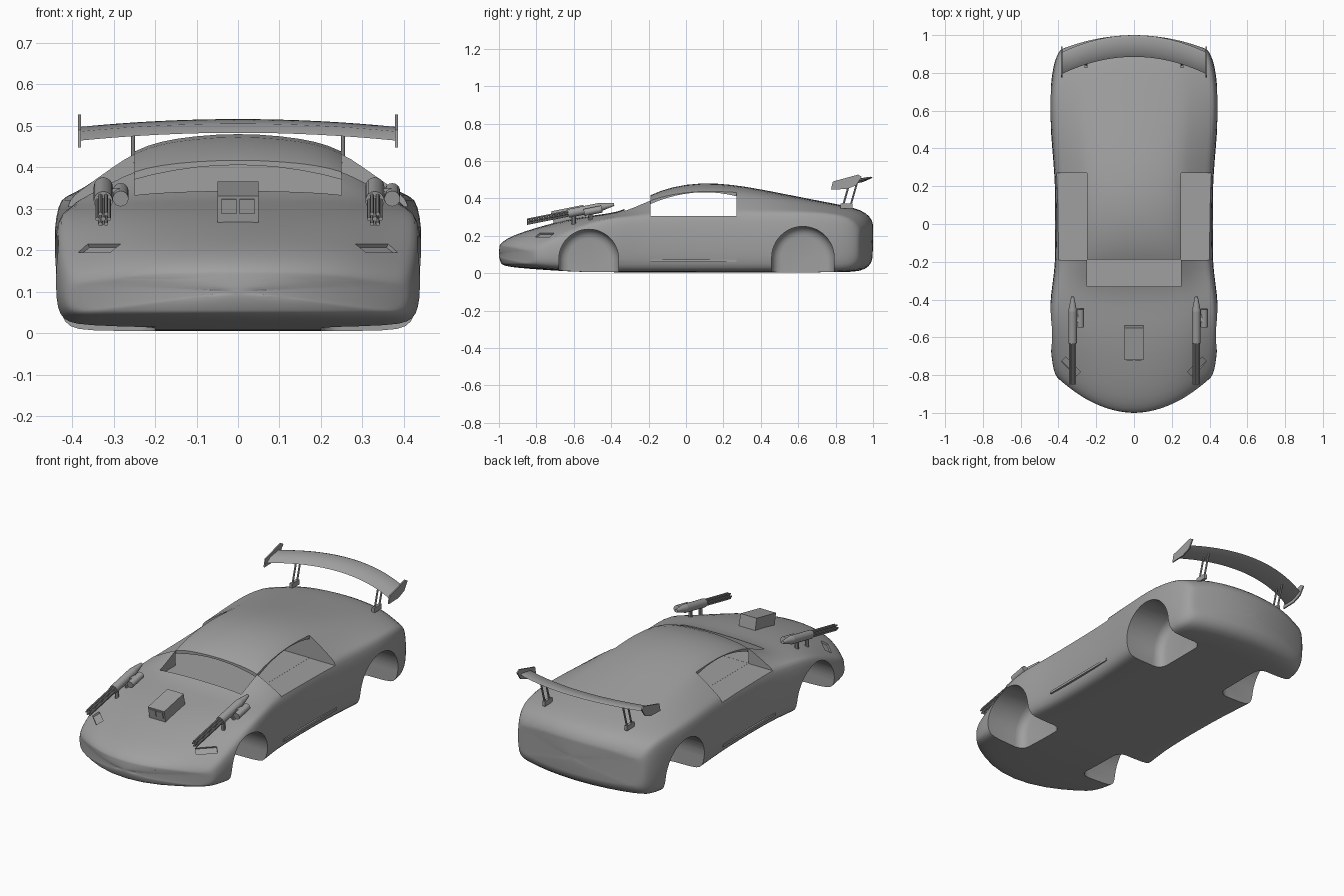
import bpy, bmesh, math
from mathutils import Matrix, Vector
from mathutils.bvhtree import BVHTree

if "Cube" in bpy.data.objects:
    bpy.data.objects.remove(bpy.data.objects["Cube"])

grey = bpy.data.materials.new("plain_grey")
grey.use_nodes = True
grey.diffuse_color = (0.35, 0.35, 0.35, 1)
grey.node_tree.nodes["Principled BSDF"].inputs["Base Color"].default_value = grey.diffuse_color
parts = []


def finish(name, bm, keep=True):
    bmesh.ops.recalc_face_normals(bm, faces=bm.faces)
    mesh = bpy.data.meshes.new(name)
    bm.to_mesh(mesh)
    bm.free()
    obj = bpy.data.objects.new(name, mesh)
    bpy.context.collection.objects.link(obj)
    if keep:
        mesh.materials.append(grey)
        parts.append(obj)
    else:
        obj.hide_render = True
    return obj


def box(name, low, high, matrix=None, keep=True):
    low, high = Vector(low), Vector(high)
    bm = bmesh.new()
    bmesh.ops.create_cube(bm, size=1)
    for v in bm.verts:
        v.co = (low + high) / 2 + v.co * (high - low)
    if matrix:
        bm.transform(matrix)
    return finish(name, bm, keep)


def rod(name, start, end, r1, r2=None, sides=12):
    start, end = Vector(start), Vector(end)
    axis = end - start
    turn = axis.to_track_quat("Z", "Y").to_matrix().to_4x4()
    bm = bmesh.new()
    bmesh.ops.create_cone(bm, cap_ends=True, segments=sides, radius1=r1,
                          radius2=r1 if r2 is None else r2, depth=axis.length,
                          matrix=Matrix.Translation((start + end) / 2) @ turn)
    return finish(name, bm)


def prism(name, outline, x0, x1, round_inner=0, keep=True):
    """Extrude a (y, z) outline from x0 to x1, optionally rounding the x0 end."""
    bm = bmesh.new()
    cap = bm.faces.new([bm.verts.new((x0, y, z)) for y, z in outline])
    edges = list(cap.edges)
    new = bmesh.ops.extrude_face_region(bm, geom=[cap], use_keep_orig=True)
    for v in new["geom"]:
        if isinstance(v, bmesh.types.BMVert):
            v.co.x = x1
    if round_inner:
        bmesh.ops.bevel(bm, geom=edges, offset=round_inner, segments=4,
                        profile=0.5, affect="EDGES")
    return finish(name, bm, keep)


# Body shell: station, half width, underside, shoulder height, top height
stations = [
    (-1, .41, .05, .12, .15), (-.985, .42, .04, .14, .17), (-.93, .432, .03, .165, .203),
    (-.8, .442, .02, .205, .245), (-.65, .447, .01, .25, .285), (-.5, .448, .005, .285, .31),
    (-.36, .438, .005, .3, .325), (-.27, .425, .005, .305, .37), (-.19, .418, .005, .31, .422),
    (-.08, .415, .005, .32, .463), (.08, .415, .005, .325, .488), (.25, .42, .005, .325, .476),
    (.4, .433, .005, .325, .45), (.55, .445, .005, .325, .42), (.7, .447, .005, .325, .39),
    (.85, .435, .005, .315, .362), (.94, .42, .01, .295, .338), (.985, .4, .035, .26, .305),
    (1, .385, .07, .23, .27)]
flank = [(0, 0), (.45, 0), (.84, 0), (.93, .03), (.98, .12), (1, .35), (1, .65), (.985, .87), (.96, 1)]
crown = [(.9, .12), (.8, .34), (.7, .54), (.6, .74), (.45, .88), (.25, .96), (0, 1)]


def ring(bm, station, shrink=1):
    y, w, low, shoulder, top = station
    half = [(w * a, low + (shoulder - low) * b) for a, b in flank]
    half += [(w * a, shoulder + (top - shoulder) * b) for a, b in crown]
    outline = half + [(-x, z) for x, z in half[-2:0:-1]]
    mid = (low + top) / 2
    bend = 1.13 * max(0, -.4 - y) / .6 - .5 * max(0, y - .6) / .4
    return [bm.verts.new((x * shrink, y + bend * (x * shrink) ** 2, mid + (z - mid) * shrink))
            for x, z in outline]


bm = bmesh.new()
inner = [0, .25, .5, .75, .92]
rings = [ring(bm, stations[0], s) for s in inner]
rings += [ring(bm, s) for s in stations]
rings += [ring(bm, stations[-1], s) for s in reversed(inner)]
for a, b in zip(rings, rings[1:]):
    for i in range(len(a)):
        j = (i + 1) % len(a)
        bm.faces.new((a[i], a[j], b[j], b[i]))
bmesh.ops.remove_doubles(bm, verts=bm.verts, dist=.00001)
body = finish("body_shell", bm)
body.modifiers.new("smooth", "SUBSURF").levels = 1


def bake():
    graph = bpy.context.evaluated_depsgraph_get()
    mesh = bpy.data.meshes.new_from_object(body.evaluated_get(graph))
    body.modifiers.clear()
    body.data = mesh


bake()
skin = BVHTree.FromPolygons([v.co for v in body.data.vertices],
                            [p.vertices for p in body.data.polygons])
cutters = []

# Wheel wells
for side in (-1, 1):
    for y, r, z in ((-.52, .16, .075), (.625, .167, .083)):
        arch = [(y + r * math.cos(a * math.pi / 24), z + r * math.sin(a * math.pi / 24))
                for a in range(25)] + [(y - r, -.2), (y + r, -.2)]
        cutters.append(prism("well_cutter", arch, side * .2, side * .6, .05, False))

# Side windows, windscreen and hollow cabin under the roof
for side in (-1, 1):
    xs = sorted((side * .25, side * .6))
    cutters.append(box("window_cutter", (xs[0], -.19, .305), (xs[1], .27, .6), keep=False))
cutters.append(box("windscreen_cutter", (-.25, -.33, .306), (.25, -.189, .6), keep=False))
bm = bmesh.new()
bmesh.ops.create_grid(bm, x_segments=10, y_segments=10, size=.5)
for v in bm.verts:
    x, y = v.co.x * .51, .04 + v.co.y * .462
    v.co = (x, y, .468 - .75 * (y - .1) ** 2 - .035 * (x / .25) ** 2)
new = bmesh.ops.extrude_face_region(bm, geom=bm.faces[:], use_keep_orig=True)
for v in new["geom"]:
    if isinstance(v, bmesh.types.BMVert):
        v.co.z = .3055
cutters.append(finish("cabin_cutter", bm, False))


# Recessed lamps and number plate, laid on the surface
def recess(x, z, facing, width, height, depth):
    spot, normal, _, _ = skin.ray_cast(Vector((x, facing * 2, z)), Vector((0, -facing, 0)))
    if normal.y * facing < 0:
        normal = -normal
    across = Vector((0, 0, 1)).cross(normal).normalized()
    frame = Matrix((across, normal.cross(across), normal)).transposed().to_4x4()
    frame.translation = spot
    cutters.append(box("lamp_cutter", (-width / 2, -height / 2, -depth),
                       (width / 2, height / 2, .05), frame, False))


for side in (-1, 1):
    recess(side * .178, .108, -1, .24, .045, .021)
    recess(side * .335, .205, -1, .11, .04, .01)
    recess(side * .27, .235, 1, .15, .05, .018)
recess(0, .14, 1, .15, .05, .015)

for cutter in cutters:
    mod = body.modifiers.new("cut", "BOOLEAN")
    mod.operation, mod.solver, mod.object = "DIFFERENCE", "EXACT", cutter
bake()
for cutter in cutters:
    bpy.data.objects.remove(cutter)
body.data.materials.clear()
body.data.materials.append(grey)

# Side skirts
for side in (-1, 1):
    xs = sorted((side * .405, side * .419))
    box("side_skirt", (xs[0], -.19, .06), (xs[1], .27, .073))

# Rear wing: swept aerofoil, end plates and struts
bm = bmesh.new()
foil = [(0, 0), (.03, .022), (.1, .033), (.115, .028), (.06, .004)]
rows = []
for i in range(17):
    x = -.38 + .76 * i / 16
    rows.append([bm.verts.new((x, .885 - .62 * x * x + a, .483 - .13 * x * x + b))
                 for a, b in foil])
for a, b in zip(rows, rows[1:]):
    for i in range(len(foil)):
        j = (i + 1) % len(foil)
        bm.faces.new((a[i], a[j], b[j], b[i]))
bm.faces.new(rows[0])
bm.faces.new(rows[-1])
finish("wing_blade", bm)
plate = [(.775, .447), (.785, .49), (.92, .527), (.94, .515), (.91, .47), (.86, .45)]
for side in (-1, 1):
    prism("wing_end_plate", plate, side * .379, side * .386)
    for y in (.835, .875):
        rod("wing_strut", (side * .253, y, .345), (side * .253, y + .04, .485), .005, sides=8)
    box("wing_strut_foot", (side * .253 - .008, .825, .345), (side * .253 + .008, .89, .372))

# Bonnet box with two openings in its front
tilt = Matrix.Translation((0, -.635, .348)) @ Matrix.Rotation(.2, 4, "X")
box("bonnet_box", (-.05, -.087, -.08), (.05, .087, 0), tilt)
for side in (-1, 1):
    x = side * .022
    box("bonnet_box_port", (x - .018, -.091, -.044), (x + .018, -.086, -.008), tilt)

# Bonnet guns: casing, barrel cluster, side drum and feet
for gx in (-.325, .33):
    def at(y, dx=0, dz=0):
        return (gx + dx, y, .275 + .2 * (y + .85) + dz)
    rod("gun_casing", at(-.63), at(-.46), .023, sides=16)
    rod("gun_tail", at(-.46), at(-.385), .023, .008, 16)
    rod("gun_core", at(-.85), at(-.62), .006, sides=8)
    for i in range(6):
        a = i * math.pi / 3
        dx, dz = .014 * math.cos(a), .014 * math.sin(a)
        rod("gun_barrel", at(-.85, dx, dz), at(-.62, dx, dz), .005, sides=8)
    rod("gun_drum", at(-.545, .042, -.012), at(-.45, .042, -.012), .019, sides=16)
    box("gun_drum_link", at(-.52, .01, -.02), at(-.48, .04, 0))
    for y in (-.6, -.51):
        rod("gun_foot", at(y, 0, -.065), at(y, 0, -.01), .011, sides=10)

bpy.ops.object.select_all(action="DESELECT")
for obj in parts:
    obj.select_set(True)
bpy.context.view_layer.objects.active = body
bpy.ops.object.shade_smooth_by_angle(angle=math.radians(32))
